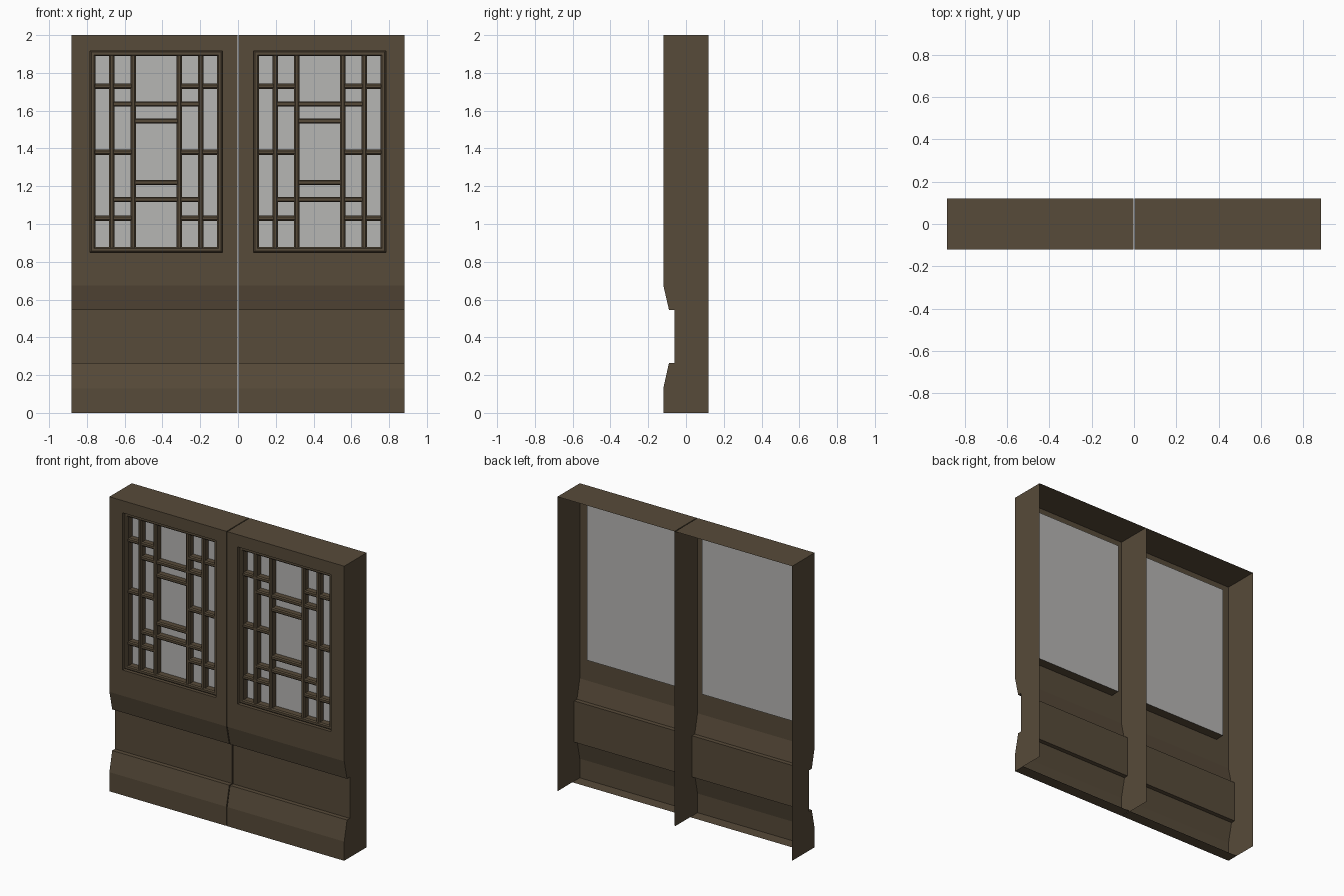
import bpy, bmesh

if "Cube" in bpy.data.objects:
    bpy.data.objects.remove(bpy.data.objects["Cube"])

def material(name, rgb):
    m = bpy.data.materials.new(name)
    m.diffuse_color = (*rgb, 1)
    m.use_nodes = True
    m.node_tree.nodes["Principled BSDF"].inputs["Base Color"].default_value = m.diffuse_color
    return m

WOOD = material("dark_wood", (0.095, 0.069, 0.041))
PANE = material("grey_pane", (0.47, 0.465, 0.455))

X0, X1 = 0.003, 0.882            # one door leaf
W0, W1, WB, WT = 0.082, 0.783, 0.85, 1.917   # window opening
FRONT, BACK, GLASS = -0.12, 0.12, -0.055
# front outline of a leaf, (y, z) from the floor up to the window section
PROFILE = [(FRONT, 0), (FRONT, 0.13), (-0.09, 0.265), (-0.06, 0.265),
           (-0.06, 0.545), (-0.09, 0.545), (FRONT, 0.675)]

def finish(bm, name, mat):
    bmesh.ops.remove_doubles(bm, verts=bm.verts, dist=1e-5)
    bmesh.ops.recalc_face_normals(bm, faces=bm.faces)
    me = bpy.data.meshes.new(name)
    bm.to_mesh(me)
    bm.free()
    me.materials.append(mat)
    ob = bpy.data.objects.new(name, me)
    bpy.context.collection.objects.link(ob)
    return ob

def face(bm, s, pts):
    return bm.faces.new([bm.verts.new((s * x, y, z)) for x, y, z in pts])

def leaf(s, side):
    bm = bmesh.new()
    # moulded lower front
    for (ya, za), (yb, zb) in zip(PROFILE, PROFILE[1:]):
        face(bm, s, [(X0, ya, za), (X1, ya, za), (X1, yb, zb), (X0, yb, zb)])
    # upper front with the window left open
    xs, zs = [X0, W0, W1, X1], [0.675, WB, WT, 2]
    for i in range(3):
        for j in range(3):
            if (i, j) != (1, 1):
                face(bm, s, [(xs[i], FRONT, zs[j]), (xs[i+1], FRONT, zs[j]),
                             (xs[i+1], FRONT, zs[j+1]), (xs[i], FRONT, zs[j+1])])
    # window reveals
    ring = [(W0, WB), (W1, WB), (W1, WT), (W0, WT)]
    for k in range(4):
        (xa, za), (xb, zb) = ring[k], ring[(k + 1) % 4]
        face(bm, s, [(xa, FRONT, za), (xb, FRONT, zb), (xb, GLASS, zb), (xa, GLASS, za)])
    # top, partial floor lip, and both side walls; the back stays open
    face(bm, s, [(X0, FRONT, 2), (X1, FRONT, 2), (X1, BACK, 2), (X0, BACK, 2)])
    face(bm, s, [(X0, FRONT, 0), (X1, FRONT, 0), (X1, -0.04, 0), (X0, -0.04, 0)])
    for x in (X0, X1):
        outline = PROFILE + [(FRONT, WB), (FRONT, WT), (FRONT, 2), (BACK, 2), (BACK, 0)]
        face(bm, s, [(x, y, z) for y, z in outline])
    finish(bm, side + "_door_leaf", WOOD)

    # flat pane behind the lattice
    bm = bmesh.new()
    f = face(bm, s, [(W0, GLASS, WB), (W1, GLASS, WB), (W1, GLASS, WT), (W0, GLASS, WT)])
    pane = finish(bm, side + "_window_pane", PANE)
    if pane.data.polygons[0].normal.y > 0:
        pane.data.flip_normals()

def bar(bm, s, xa, xb, za, zb, front=-0.1, chamfer=0.007):
    """Lattice bar with chamfered front edges."""
    def ring(y, d):
        return [bm.verts.new((s * x, y, z)) for x, z in
                ((xa + d, za + d), (xb - d, za + d), (xb - d, zb - d), (xa + d, zb - d))]
    loops = [ring(GLASS - 0.001, 0), ring(front + chamfer, 0), ring(front, chamfer)]
    bm.faces.new(loops[0])
    bm.faces.new(loops[2])
    for a, b in zip(loops, loops[1:]):
        for k in range(4):
            n = (k + 1) % 4
            bm.faces.new((a[k], a[n], b[n], b[k]))

def lattice(s, side):
    c, h = (W0 + W1) / 2, 0.014
    bm = bmesh.new()
    # border
    e = 0.028
    bar(bm, s, W0, W0 + e, WB, WT, -0.103)
    bar(bm, s, W1 - e, W1, WB, WT, -0.103)
    bar(bm, s, W0, W1, WB, WB + e, -0.103)
    bar(bm, s, W0, W1, WT - e, WT, -0.103)
    # uprights
    for d in (-0.236, -0.122, 0.122, 0.236):
        bar(bm, s, c + d - h, c + d + h, WB + 0.01, WT - 0.01)
    # crossbars: (left, right) offsets and their heights
    rows = [((-0.335, -0.122), (1.73, 1.38, 1.03)),
            ((0.122, 0.335), (1.73, 1.38, 1.03)),
            ((-0.236, 0.236), (1.635, 1.13)),
            ((-0.122, 0.122), (1.545, 1.22))]
    for (a, b), heights in rows:
        for z in heights:
            bar(bm, s, c + a, c + b, z - h, z + h, -0.098)
    finish(bm, side + "_window_lattice", WOOD)

for s, side in ((-1, "left"), (1, "right")):
    leaf(s, side)
    lattice(s, side)
